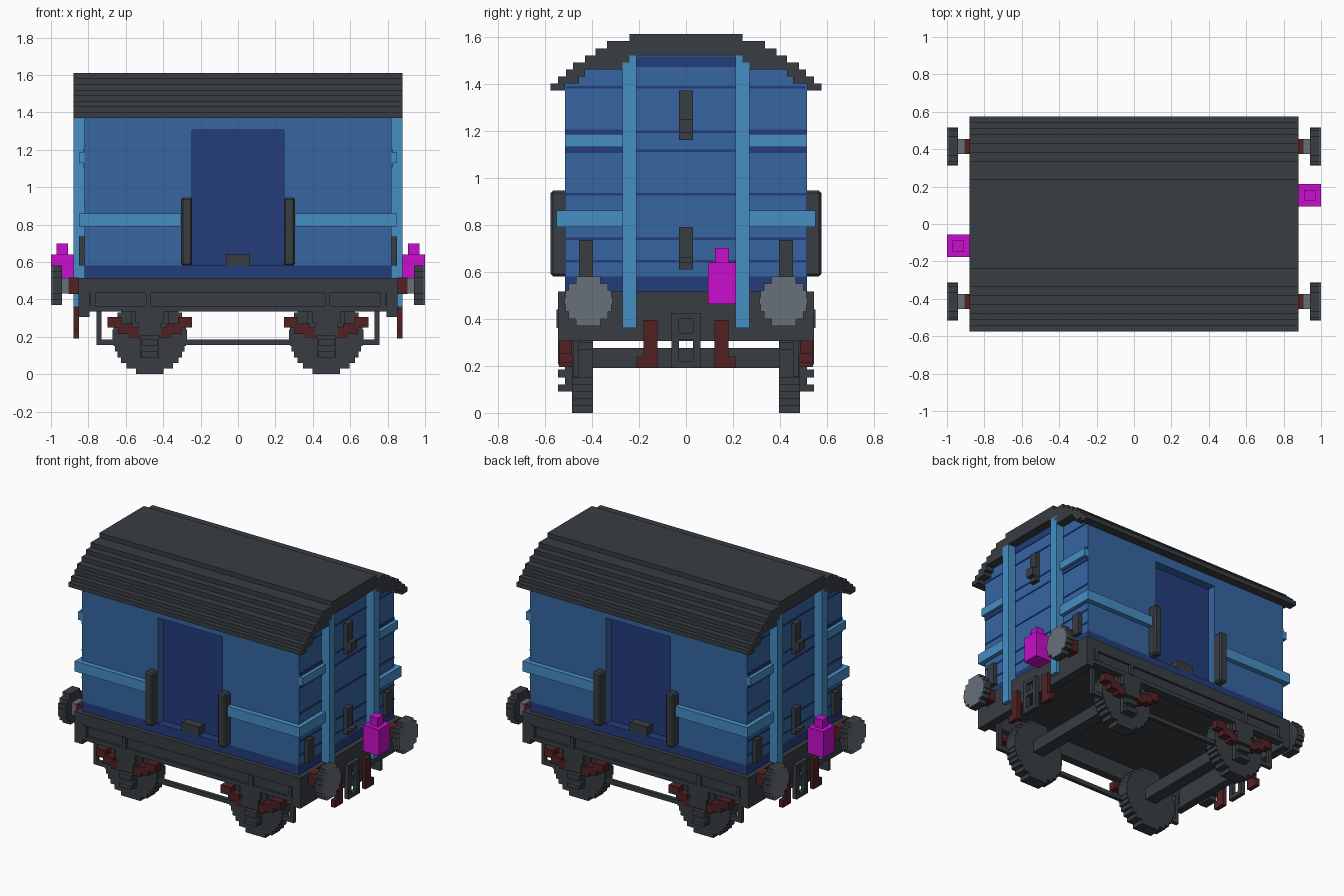
import bpy, bmesh, math
from mathutils import Matrix, Vector

if "Cube" in bpy.data.objects:
    bpy.data.objects.remove(bpy.data.objects["Cube"])


def material(name, rgb):
    lin = [((c / 255 + 0.055) / 1.055) ** 2.4 if c > 10 else c / 3294 for c in rgb] + [1]
    m = bpy.data.materials.new(name)
    m.diffuse_color = lin
    m.use_nodes = True
    m.node_tree.nodes["Principled BSDF"].inputs["Base Color"].default_value = lin
    return m


GREY = material("dark grey", (56, 61, 66))
STEEL = material("steel grey", (104, 112, 122))
BLUE = material("mid blue", (54, 102, 162))
NAVY = material("navy blue", (35, 60, 122))
SKY = material("light blue", (70, 142, 196))
RUST = material("maroon", (82, 33, 36))
PINK = material("magenta", (200, 14, 204))


def finish(name, bm, mat):
    bmesh.ops.recalc_face_normals(bm, faces=bm.faces)
    me = bpy.data.meshes.new(name)
    bm.to_mesh(me)
    bm.free()
    me.materials.append(mat)
    ob = bpy.data.objects.new(name, me)
    bpy.context.collection.objects.link(ob)
    return ob


def boxes(name, mat, *items):
    """One object from boxes given as x0, x1, y0, y1, z0, z1."""
    bm = bmesh.new()
    for x0, x1, y0, y1, z0, z1 in items:
        mtx = Matrix.Translation(((x0 + x1) / 2, (y0 + y1) / 2, (z0 + z1) / 2))
        size = Matrix.Diagonal((abs(x1 - x0), abs(y1 - y0), abs(z1 - z0), 1))
        bmesh.ops.create_cube(bm, size=1, matrix=mtx @ size)
    return finish(name, bm, mat)


def mirrored(items, x=True, y=True):
    """Repeat boxes across the x and/or y centre planes."""
    out = []
    for a in items:
        for sx in ((1, -1) if x else (1,)):
            for sy in ((1, -1) if y else (1,)):
                out.append((a[0] * sx, a[1] * sx, a[2] * sy, a[3] * sy, a[4], a[5]))
    return out


def prism(name, mat, profile, a, b, axis="x"):
    """Extrude a (horizontal, z) outline along x or y from a to b."""
    bm = bmesh.new()
    pt = (lambda u, z: (a, u, z)) if axis == "x" else (lambda u, z: (u, a, z))
    face = bm.faces.new([bm.verts.new(pt(u, z)) for u, z in profile])
    ext = bmesh.ops.extrude_face_region(bm, geom=[face])
    move = Vector((b - a, 0, 0)) if axis == "x" else Vector((0, b - a, 0))
    bmesh.ops.translate(bm, vec=move, verts=[v for v in ext["geom"] if isinstance(v, bmesh.types.BMVert)])
    return finish(name, bm, mat)


def stepped_disc(cu, cz, r, rows, squash=1.0):
    """Outline of a disc made of equal horizontal rows."""
    h = 2 * r / rows
    half = []
    for i in range(rows):
        z0 = -r + i * h
        w = math.sqrt(r * r - (z0 + h / 2) ** 2) * squash
        half += [(w, z0), (w, z0 + h)]
    return [(cu + w, cz + z) for w, z in half] + [(cu - w, cz + z) for w, z in reversed(half)]


def symmetric(half):
    return half + [(-u, z) for u, z in reversed(half)]


# Stepped roof: underside steps shared with the body, then outer steps
under = [(.515, 1.37), (.515, 1.40), (.455, 1.40), (.455, 1.43), (.43, 1.43), (.43, 1.46),
         (.27, 1.46), (.27, 1.49), (.24, 1.49), (.24, 1.52)]
outer = []
for i, y in enumerate((.575, .545, .51, .48, .43, .385, .335, .24)):
    outer += [(y, 1.37 + .03 * i), (y, 1.40 + .03 * i)]
inner = symmetric(under)
prism("roof", GREY, symmetric(outer) + list(reversed(inner)), -.88, .88)

# Body: two end sections, a lintel over the doors, recessed doors and base
for side, s in (("left", 1), ("right", -1)):
    prism("body_" + side, BLUE, symmetric([(.515, .58)] + under[1:]), s * .245, s * .82)
prism("door_lintel", BLUE, symmetric([(.515, 1.305)] + under[1:]), -.245, .245)
boxes("sliding_doors", NAVY, (-.245, .245, -.455, .455, .58, 1.305))
boxes("body_base", NAVY, (-.82, .82, -.515, .515, .515, .58))
boxes("door_steps", GREY, *mirrored([(-.065, .065, .45, .515, .58, .64)], x=False))
posts = boxes("door_posts", GREY, *mirrored([(.245, .305, .50, .575, .58, .945)]))
bev = posts.modifiers.new("bevel", "BEVEL")
bev.width = .01
bev.segments = 1

# End details: plank seams, posts, bands, corner blocks and handles
seams = [(.815, .824, -.51, .51, z - .005, z + .005) for z in (.645, .74, .93, 1.115, 1.195, 1.385)]
seams += [(.815, .824, -.24, .24, 1.47, 1.515)]
wide = [(.815, .826, .27, .512, 1.105, 1.13), (.815, .826, .27, .512, 1.185, 1.205)]
boxes("plank_seams", NAVY, *mirrored(seams, y=False), *mirrored(wide))
boxes("end_posts", SKY, *mirrored([(.815, .88, .21, .27, .36, 1.52)]))
boxes("upper_bands", SKY, *mirrored([(.815, .85, .27, .515, 1.13, 1.185)]))
boxes("lower_bands", SKY, *mirrored([(.305, .85, .51, .55, .79, .86), (.815, .85, .27, .51, .79, .86)]))
boxes("corner_blocks", GREY, *mirrored([(.815, .85, .395, .455, .58, .735)]))
boxes("end_handles", GREY, *mirrored([
    (.815, .85, -.03, .03, 1.16, 1.37), (.85, .88, -.03, .03, 1.19, 1.25),
    (.815, .85, -.03, .03, .61, .79), (.85, .88, -.03, .03, .64, .66)], y=False))

# Underframe: floor, headstocks and channel-shaped sole bars with ribs
boxes("floor", GREY, (-.85, .85, -.545, .545, .45, .515))
boxes("headstocks", GREY, *mirrored([(.795, .853, -.545, .545, .305, .515)], y=False))
boxes("sole_bars", GREY, *mirrored([
    (-.8, .8, .49, .53, .335, .515), (-.8, .8, .49, .545, .335, .365),
    (-.8, .8, .49, .545, .435, .515)], x=False))
boxes("sole_bar_ribs", GREY, *mirrored([(x, x + .028, .52, .55, .36, .44) for x in (.465, .762)]))

# Running gear
for name, sx in (("left", 1), ("right", -1)):
    cx = .472 * sx
    for part, sy in (("rear", 1), ("front", -1)):
        prism(f"wheel_{part}_{name}", GREY, stepped_disc(cx, .21, .21, 14, .95), sy * .395, sy * .485, "y")
    boxes("axle_" + name, GREY, (cx - .043, cx + .043, -.4, .4, .19, .275))
    boxes("axle_guards_" + name, GREY, *mirrored([
        (cx - .10, cx + .10, .48, .515, .25, .34), (cx - .075, cx + .075, .48, .545, .275, .335),
        (cx - .06, cx + .06, .48, .545, .205, .275), (cx - .05, cx + .05, .48, .515, .09, .21),
        (cx - .045, cx + .045, .48, .545, .15, .185), (cx - .045, cx + .045, .48, .545, .09, .12)], x=False))
    leaves = []
    for s in (1, -1):
        for d0, d1, z in ((.05, .11, .195), (.09, .17, .215), (.15, .225, .25)):
            leaves.append((cx + s * d0, cx + s * d1, .485, .54, z, z + .055))
    boxes("springs_" + name, RUST, *mirrored(leaves, x=False))
boxes("brake_rails", GREY, *mirrored([(-.757, .757, .455, .48, .155, .185)], x=False),
      *mirrored([(.73, .757, .455, .48, .185, .36)]))

# Buffers with pale faces, and their shanks
for e, sx in (("left", 1), ("right", -1)):
    for p, sy in (("rear", 1), ("front", -1)):
        prism(f"buffer_{p}_{e}", GREY, stepped_disc(sy * .415, .475, .105, 7, .97), sx * .94, sx * .993)
        prism(f"buffer_face_{p}_{e}", STEEL, stepped_disc(sy * .415, .475, .105, 7, .97), sx * .993, sx)
boxes("buffer_shanks", STEEL, *mirrored([(.905, .94, .375, .455, .432, .515)]))
boxes("buffer_sockets", RUST, *mirrored([(.85, .905, .375, .455, .43, .517)]))

# Coupling link and hoses at both ends
boxes("couplings", GREY, *mirrored([
    (.85, .88, .03, .062, .19, .425), (.85, .88, -.062, -.03, .19, .425),
    (.85, .88, -.03, .03, .40, .425), (.85, .88, -.03, .03, .31, .34),
    (.85, .88, -.03, .03, .19, .22)], y=False))
boxes("brake_hoses", RUST, *mirrored([
    (.85, .88, .122, .18, .19, .395), (.85, .88, .18, .21, .19, .24)]))

# Tail lamps on diagonally opposite sides
for name, sx, y in (("left", 1, .153), ("right", -1, -.117)):
    boxes("lamp_" + name, PINK, (sx * .88, sx, y - .06, y + .06, .462, .64),
          (sx * .91, sx * .97, y - .03, y + .03, .64, .70))
